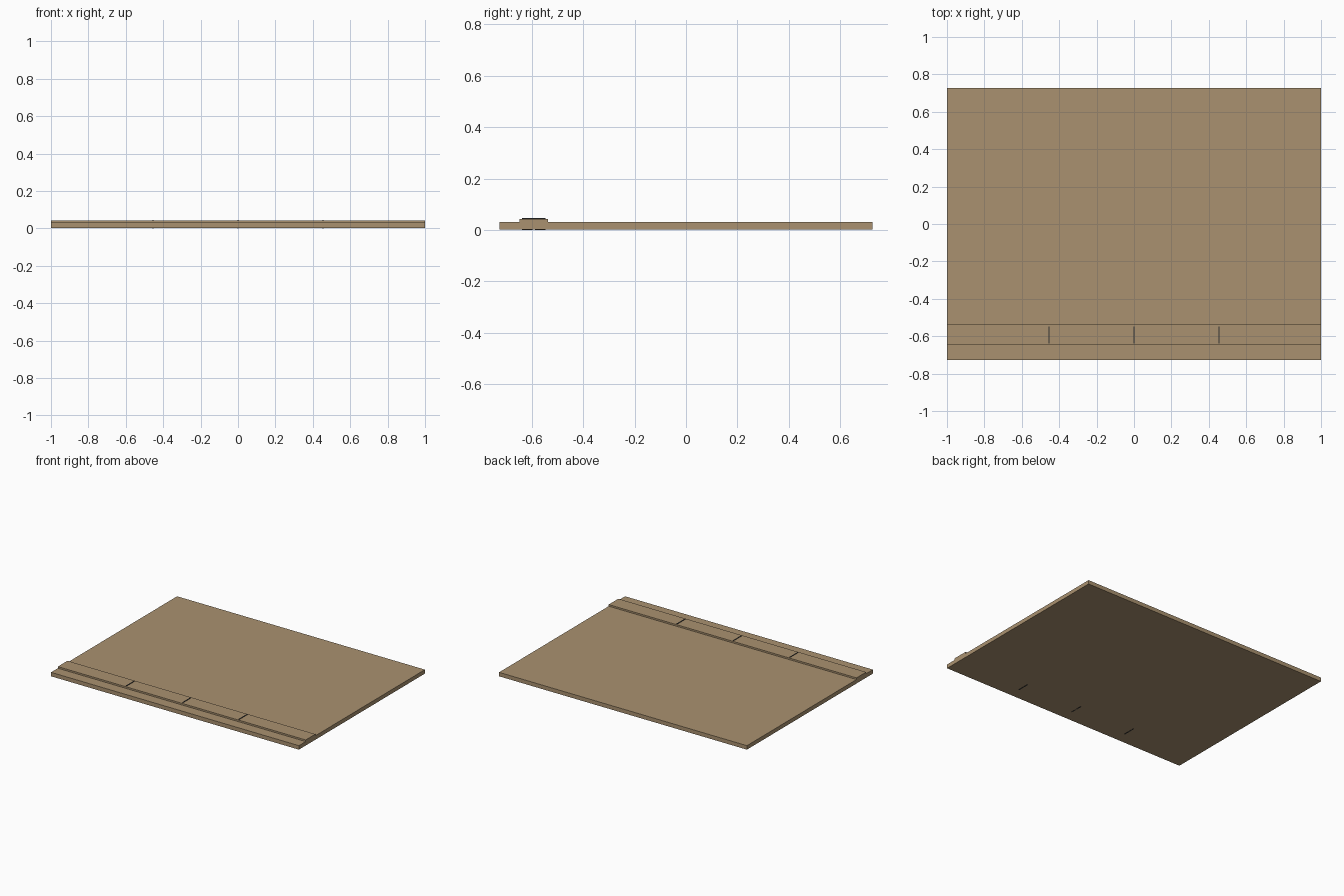
import bpy

if "Cube" in bpy.data.objects:
    bpy.data.objects.remove(bpy.data.objects["Cube"])


def make_material(name, color):
    m = bpy.data.materials.new(name)
    m.diffuse_color = (*color, 1)
    m.use_nodes = True
    m.node_tree.nodes["Principled BSDF"].inputs["Base Color"].default_value = m.diffuse_color
    return m


def box(name, x, y, z, mat):
    """Box given as (min, max) ranges on each axis."""
    bpy.ops.mesh.primitive_cube_add(size=1, location=[sum(r) / 2 for r in (x, y, z)])
    ob = bpy.context.object
    ob.name = name
    ob.scale = [r[1] - r[0] for r in (x, y, z)]
    bpy.ops.object.transform_apply(location=False, rotation=False, scale=True)
    ob.data.materials.append(mat)
    return ob


board = make_material("tan cardboard", (0.40, 0.285, 0.16))
wire = make_material("dark staple wire", (0.03, 0.03, 0.03))

# Flat panel with a raised binding strip along the front edge
box("panel", (-1, 1), (-0.726, 0.726), (0.002, 0.031), board)
box("binding_strip", (-1, 1), (-0.648, -0.537), (0.031, 0.043), board)

# Staples: crown on top, two legs through the board, ends folded underneath
W = 0.003
for i, x in enumerate((-0.455, 0, 0.455), 1):
    xs = (x - W, x + W)
    box(f"staple_crown_{i}", xs, (-0.638, -0.547), (0.042, 0.046), wire)
    for side, leg, fold in (("front", (-0.638, -0.633), (-0.638, -0.597)),
                            ("back", (-0.552, -0.547), (-0.588, -0.547))):
        box(f"staple_{side}_leg_{i}", xs, leg, (0.001, 0.045), wire)
        box(f"staple_{side}_fold_{i}", xs, fold, (0, 0.003), wire)
